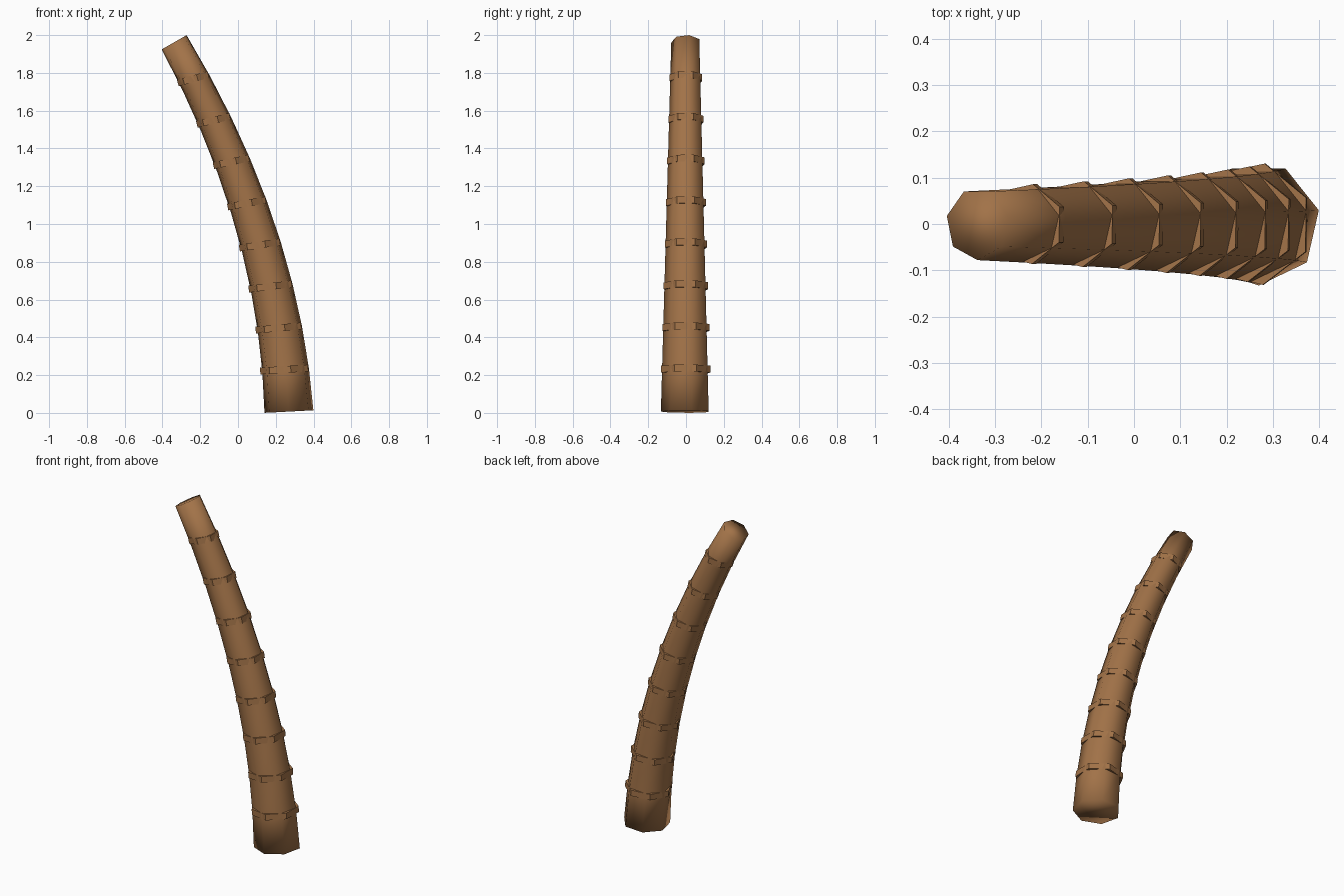
import bpy
import bmesh
import math
from mathutils import Matrix, Vector

cube = bpy.data.objects.get("Cube")
if cube:
    bpy.data.objects.remove(cube, do_unlink=True)

SIDES = 7
Z_BASE, Z_TIP = 0.007, 1.962
R_BASE, R_TIP = 0.133, 0.078

bark = bpy.data.materials.new("bark_brown")
bark.use_nodes = True
colour = (0.36, 0.17, 0.065, 1.0)
bark.diffuse_color = colour
bark.node_tree.nodes["Principled BSDF"].inputs["Base Color"].default_value = colour


def centre(z):
    """Point on the bent centre line."""
    return Vector((0.27 - 0.05 * z - 0.1325 * z * z, 0, z))


def lean(z):
    return math.atan(0.05 + 0.265 * z)


def radius(z):
    return R_BASE + (R_TIP - R_BASE) * (z - Z_BASE) / (Z_TIP - Z_BASE)


def section(z, r, tilt, turn=0.0, lift=0.0):
    """Seven-sided outline, tilted with the trunk."""
    place = Matrix.Translation(centre(z)) @ Matrix.Rotation(-tilt, 4, 'Y')
    angles = [math.radians(270 + turn) + math.tau * i / SIDES for i in range(SIDES)]
    return [place @ Vector((r * math.cos(a), r * math.sin(a), lift)) for a in angles]


def loft(name, sections, smooth):
    """Closed, capped solid through a list of outlines."""
    bm = bmesh.new()
    loops = [[bm.verts.new(p) for p in s] for s in sections]
    for low, high in zip(loops, loops[1:]):
        for i in range(SIDES):
            j = (i + 1) % SIDES
            bm.faces.new((low[i], low[j], high[j], high[i]))
    bm.faces.new(loops[0][::-1])
    bm.faces.new(loops[-1])
    for f in bm.faces:
        f.smooth = smooth
    mesh = bpy.data.meshes.new(name)
    bm.to_mesh(mesh)
    bm.free()
    mesh.materials.append(bark)
    obj = bpy.data.objects.new(name, mesh)
    bpy.context.collection.objects.link(obj)
    return obj


# Tapered, bent trunk
STEPS = 9
heights = [Z_BASE + (Z_TIP - Z_BASE) * i / STEPS for i in range(STEPS + 1)]
loft("trunk", [section(z, radius(z), lean(z)) for z in heights], True)

# Bark rings, turned so that only their corners break the surface
for n in range(8):
    z = 0.23 + 0.22 * n
    r = radius(z) * 1.06
    loft(f"bark_ring_{n + 1}",
         [section(z, r, lean(z) * 0.55, 12, lift) for lift in (-0.018, 0.018)], False)
